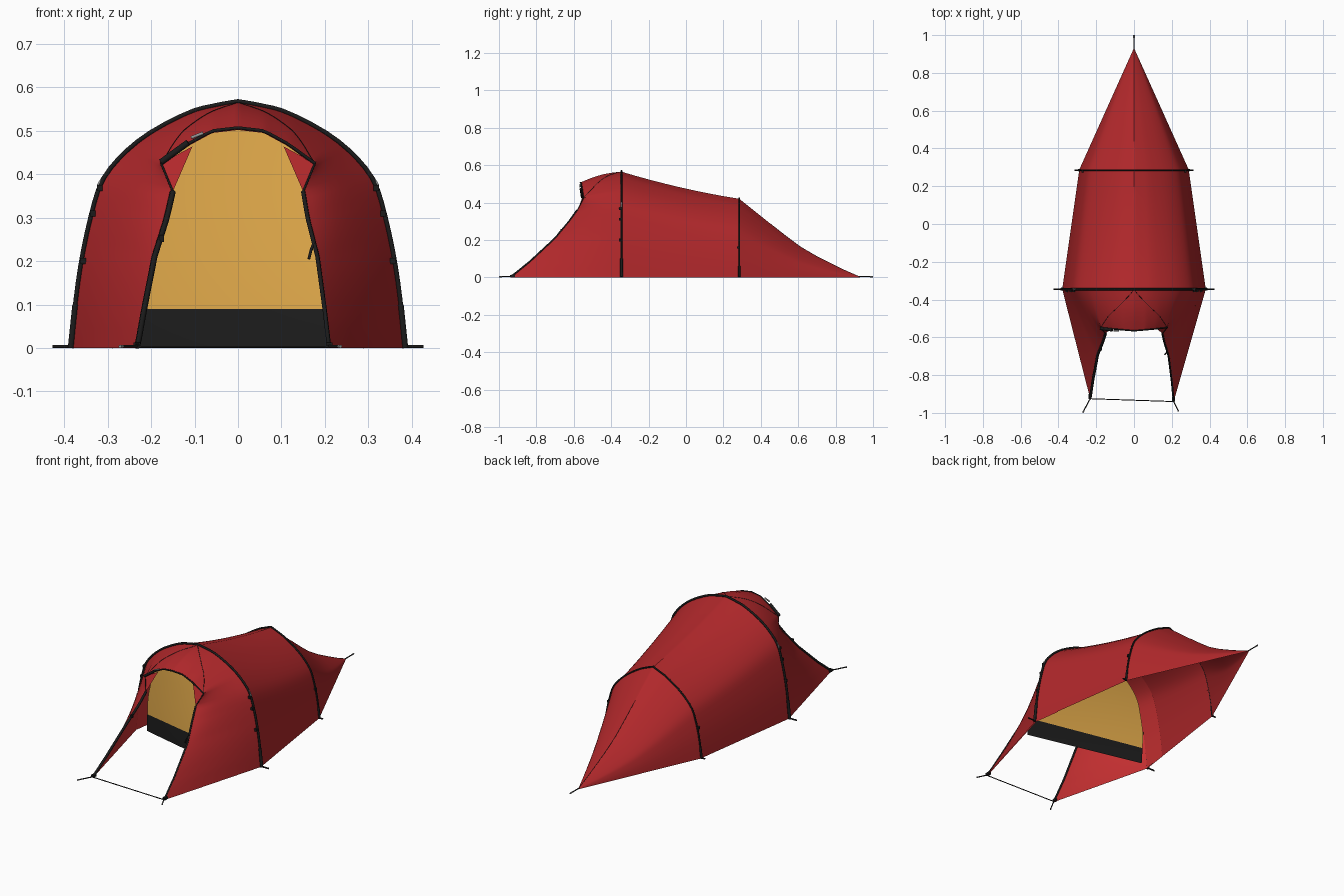
import bpy, math
from mathutils import Vector

if "Cube" in bpy.data.objects:
    bpy.data.objects.remove(bpy.data.objects["Cube"])


def material(name, rgb):
    m = bpy.data.materials.new(name)
    m.diffuse_color = (*rgb, 1)
    m.use_nodes = True
    m.node_tree.nodes["Principled BSDF"].inputs["Base Color"].default_value = m.diffuse_color
    return m


RED = material("red fabric", (0.44, 0.021, 0.024))
LINING = material("bright red lining", (0.62, 0.032, 0.034))
YELLOW = material("ochre fabric", (0.68, 0.36, 0.062))
BLACK = material("black trim", (0.011, 0.011, 0.011))
GREY = material("grey buckle", (0.3, 0.3, 0.3))


def add_mesh(name, verts, faces, mats, smooth=True):
    me = bpy.data.meshes.new(name)
    me.from_pydata([tuple(v) for v in verts], [], faces)
    me.validate()
    ob = bpy.data.objects.new(name, me)
    bpy.context.collection.objects.link(ob)
    for m in mats:
        me.materials.append(m)
    if smooth:
        bpy.ops.object.select_all(action='DESELECT')
        ob.select_set(True)
        bpy.context.view_layer.objects.active = ob
        bpy.ops.object.shade_smooth_by_angle(angle=math.radians(35))
    return ob


def sheet(name, rows, mats):
    """Fabric panel through rows of points."""
    n = len(rows[0])
    faces = [(j * n + i, j * n + i + 1, (j + 1) * n + i + 1, (j + 1) * n + i)
             for j in range(len(rows) - 1) for i in range(n - 1)]
    return add_mesh(name, [p for r in rows for p in r], faces, mats)


def tube(name, pts, r, mat):
    """Round rod or cord along a path."""
    cu = bpy.data.curves.new(name + "_path", 'CURVE')
    cu.dimensions = '3D'
    cu.bevel_depth = r
    cu.bevel_resolution = 1
    cu.use_fill_caps = True
    sp = cu.splines.new('POLY')
    sp.points.add(len(pts) - 1)
    for p, q in zip(sp.points, pts):
        p.co = (*q, 1)
    tmp = bpy.data.objects.new(name + "_tmp", cu)
    bpy.context.collection.objects.link(tmp)
    me = bpy.data.meshes.new_from_object(tmp)
    bpy.data.objects.remove(tmp)
    me.materials.clear()
    me.materials.append(mat)
    ob = bpy.data.objects.new(name, me)
    bpy.context.collection.objects.link(ob)
    for p in me.polygons:
        p.use_smooth = True


def box(name, c, size, mat):
    v = [Vector(c) + Vector((x * size[0], y * size[1], z * size[2])) / 2
         for x in (-1, 1) for y in (-1, 1) for z in (-1, 1)]
    f = [(0, 1, 3, 2), (4, 6, 7, 5), (0, 4, 5, 1), (2, 3, 7, 6), (0, 2, 6, 4), (1, 5, 7, 3)]
    add_mesh(name, v, f, [mat], smooth=False)


def lerp_keys(keys, t):
    """Linear lookup in (t, value...) keys."""
    for a, b in zip(keys, keys[1:]):
        if t <= b[0] + 1e-9:
            s = (t - a[0]) / (b[0] - a[0])
            return Vector(a[1:]).lerp(Vector(b[1:]), s) if len(a) > 2 else a[1] + (b[1] - a[1]) * s
    return Vector(keys[-1][1:]) if len(keys[-1]) > 2 else keys[-1][1]


# Half arch profile, foot to crown, smoothly resampled
N = 25
raw = [Vector(p) for p in [(.38, 0), (.37, .1), (.356, .2), (.335, .3), (.31, .38), (.265, .44),
                           (.2, .493), (.11, .54), (.05, .556), (0, .565)]]


def spline(pts, u):
    k = min(int(u), len(pts) - 2)
    f = u - k
    p0, p1, p2 = pts[max(k - 1, 0)], pts[k], pts[k + 1]
    p3 = pts[min(k + 2, len(pts) - 1)]
    return 0.5 * (2 * p1 + (p2 - p0) * f + (2 * p0 - 5 * p1 + 4 * p2 - p3) * f * f
                  + (3 * p1 - p0 - 3 * p2 + p3) * f ** 3)


HALF = [spline(raw, 9 * i / (N - 1)) for i in range(N)]


def arch(y, w, h, tri=0.0):
    """Full arch row at y; tri blends the section toward a pointed ridge."""
    out = []
    for sx, half in ((-1, HALF), (1, HALF[-2::-1])):
        for p in half:
            x, z = p.x / .38, p.y / .565
            z += (1 - x - z) * tri
            out.append(Vector((sx * x * w, y, z * h)))
    return out


FY, RY, RTRI = -.345, .285, .17


def body_row(s, k=1.0):
    return arch(FY + (RY - FY) * s, (.38 - .09 * s) * k,
                (.565 - .145 * s - .045 * s * (1 - s)) * k, RTRI * s)


# Main body between the two pole arches, and its lining strip by the door
sheet("body_fabric", [body_row(j / 8) for j in range(9)], [RED])
sheet("body_lining", [body_row(s, .988) for s in (.005, .08, .16, .24)], [LINING])

# Tail tapering to a rear peg
tail = [(.285, .42), (.37, .352), (.45, .288), (.53, .225), (.61, .165), (.69, .118),
        (.77, .077), (.85, .038), (.93, .003)]
rows = []
for y, h in tail:
    s = (y - RY) / (.93 - RY)
    rows.append(arch(y, .29 * (1 - s) + .001, h, RTRI + (.55 - RTRI) * s))
sheet("tail_fabric", rows, [RED])

# Porch door edge, foot to hood centre (t, x, y, z), and the same without the fold
EDGE = [(0, .21, -.94, 0), (.12, .2, -.835, .085), (.27, .183, -.7, .21), (.4, .16, -.625, .3),
        (.48, .15, -.58, .36), (.6, .177, -.548, .425), (.75, .115, -.555, .47),
        (.87, .06, -.56, .5), (1, 0, -.565, .507)]
SMOOTH = [(0, .21, -.94, 0), (.12, .2, -.835, .085), (.27, .188, -.7, .21), (.4, .182, -.625, .3),
          (.48, .182, -.58, .36), (.6, .17, -.555, .425), (.75, .122, -.555, .473),
          (.87, .063, -.56, .5), (1, 0, -.565, .507)]


def edge(t, sx, keys=EDGE):
    p = lerp_keys(keys, t)
    k = max(0, 1 - p.z / .36)
    if sx < 0:
        p.x += .022 * k
        p.y += .015 * k
    p.x *= sx
    return p


def porch(t, s, sx):
    u = t * (N - 1)
    i = min(int(u), N - 2)
    a = HALF[i].lerp(HALF[i + 1], u - i)
    rim = edge(t, sx, SMOOTH).lerp(edge(t, sx), s ** 5)
    p = Vector((sx * a.x, FY, a.y)).lerp(rim, s)
    p.z += .012 * math.sin(math.pi * s) * t * t
    return p


ts = [i / 50 for i in range(51)]
side = [(t, -1) for t in ts] + [(t, 1) for t in ts[-2::-1]]
steps = [0, .14, .28, .42, .56, .7, .8, .88, .94, 1]
rows = [[porch(t, s, sx) for t, sx in side] for s in steps]
sheet("porch_fabric", rows, [RED])
sheet("porch_lining", [[Vector((p.x * .988, p.y + .002, p.z * .99)) for p in r] for r in rows], [LINING])

# Inner door: angled at the ground, leaning back to the arch, dark lower band
zs = sorted([p.y * .93 for p in HALF] + [.09])
inner = [(p.y * .93, p.x * (.85 + .06 * min(1, p.y / .2))) for p in HALF]
rows = []
for z in zs:
    w = lerp_keys(inner, z)
    row = []
    for i in range(13):
        x = w * (i / 6 - 1)
        low = -.40 - .24 * x
        row.append(Vector((x, low + (-.29 - low) * (z / .526) ** 1.3, z)))
    rows.append(row)
door = sheet("inner_door", rows, [YELLOW, BLACK])
for p in door.data.polygons:
    p.material_index = 1 if p.center.z < .09 else 0

# Pole arches with thicker sleeves at the feet
for nm, y, w, h, r, top, tri in (("front", FY, .385, .568, .0058, .1, 0), ("rear", RY, .294, .424, .0045, .06, RTRI)):
    tube(nm + "_pole", arch(y, w, h, tri), r, BLACK)
    for sx, tag in ((-1, "left"), (1, "right")):
        foot = Vector((sx * w, y, 0))
        lean = -sx * (.0105 if nm == "front" else .008)
        tube(f"{nm}_sleeve_{tag}", [foot, foot + Vector((lean, 0, top))], r * 1.35, BLACK)
        out = .042 if nm == "front" else .02
        tube(f"{nm}_peg_strap_{tag}", [foot + Vector((0, 0, .004)), foot + Vector((sx * out, 0, .004))],
             .004, BLACK)

for sx, tag in ((-1, "left"), (1, "right")):
    # Small clips and buckles on the poles
    for k, (z, x) in enumerate(((.2, .356), (.31, .334), (.368, .318))):
        box(f"pole_clip_{tag}_{k}", (sx * x, FY - .006, z), (.013, .016, .014), BLACK)
    tube(f"pole_buckle_{tag}", [(sx * .322, FY, .374), (sx * .307, FY, .398)], .004, GREY)
    box(f"rear_clip_{tag}", (sx * .272, RY - .006, .16), (.01, .012, .012), BLACK)

    # Door edge trim, hood trim, folded flap and hood seam
    low = [edge(.48 * i / 16, sx) for i in range(17)]
    low[0].z = .004
    tube(f"door_trim_{tag}", low, .007 if sx < 0 else .005, BLACK)
    tube(f"flap_trim_{tag}", [edge(.48, sx), edge(.6, sx)], .0025, BLACK)
    tube(f"hood_trim_{tag}", [edge(.6 + .4 * i / 10, sx) for i in range(11)], .004, BLACK)
    tri = [edge(.48, sx), edge(.6, sx), Vector((sx * .105, -.54, .464))]
    add_mesh(f"door_flap_{tag}", tri, [(0, 1, 2)], [RED], smooth=False)
    tube(f"hood_seam_{tag}", [porch(1 - .4 * i / 16, i / 16, sx) for i in range(17)], .0012, BLACK)
    # Front guy strap with ring
    f = edge(0, sx)
    f.z = .004
    end = Vector((-.27, -.996, .004)) if sx < 0 else Vector((.235, -.99, .004))
    tube(f"front_guy_{tag}", [f, end], .003, BLACK)
    tube(f"front_guy_ring_{tag}", [f.lerp(end, .9), end + (end - f) * .04], .004, GREY)
    box(f"front_corner_{tag}", f + Vector((0, .012, .003)), (.016, .026, .012), BLACK)

# Rolled door and tie tabs
fwd = Vector((0, -.006, .003))
tube("rolled_door", [edge(.6, -1) + fwd, edge(.75, -1) + fwd], .008, BLACK)
tube("roll_buckle", [(-.108, -.566, .484), (-.08, -.566, .495)], .004, GREY)
tube("tie_right", [(.176, -.675, .245), (.168, -.685, .225), (.163, -.69, .205)], .0035, BLACK)
box("tie_left", (-.176, -.665, .252), (.012, .012, .016), BLACK)

# Ground cord between the porch corners, rear strap and tail ridge seam
lift = Vector((0, 0, .003))
tube("ground_cord", [edge(0, -1) + lift, edge(0, 1) + lift], .0025, BLACK)
tube("rear_guy", [(0, .925, .004), (0, .99, .004)], .003, BLACK)
tube("rear_guy_ring", [(0, .985, .004), (0, 1.0, .004)], .004, GREY)
tube("tail_seam", [(0, y, h) for y, h in tail[2:]], .001, BLACK)
